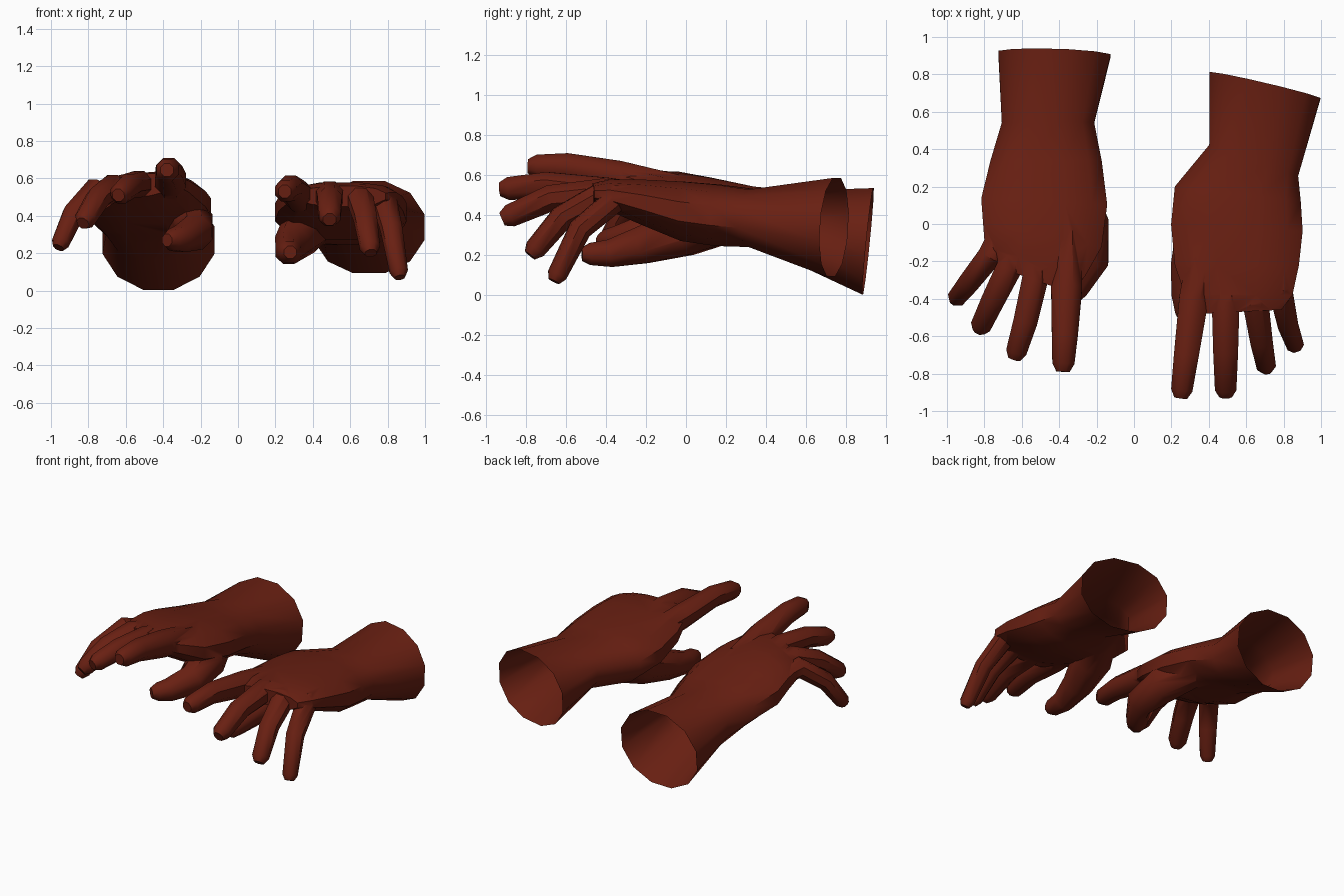
import bpy, bmesh, math
from mathutils import Vector

skin = bpy.data.materials.new("dark_red")
skin.diffuse_color = (0.14, 0.014, 0.006, 1)


def loft(name, rings):
    """Closed tube through equal-sized rings of points."""
    bm = bmesh.new()
    loops = [[bm.verts.new(p) for p in r] for r in rings]
    n = len(loops[0])
    for a, b in zip(loops, loops[1:]):
        for i in range(n):
            bm.faces.new((a[i], a[(i + 1) % n], b[(i + 1) % n], b[i]))
    bm.faces.new(loops[0])
    bm.faces.new(loops[-1])
    bmesh.ops.recalc_face_normals(bm, faces=bm.faces)
    me = bpy.data.meshes.new(name)
    bm.to_mesh(me)
    bm.free()
    ob = bpy.data.objects.new(name, me)
    bpy.context.collection.objects.link(ob)
    return ob


def section(cx, cy, cz, a, b, yaw, tilt=0.0, roll=0.0, power=0.85, n=12):
    """Flattened oval across the arm; yaw and tilt shear it along y."""
    ring = []
    for i in range(n):
        t = 2 * math.pi * (i + 0.5) / n
        c, s = math.cos(t), math.sin(t)
        dx = a * 1.02 * math.copysign(abs(c) ** power, c)
        dz = b * 1.02 * math.copysign(abs(s) ** power, s) + roll * dx
        ring.append((cx + dx, cy + yaw * dx + tilt * dz, cz + dz))
    return ring


def digit(name, pts, radii, n=8):
    """Finger along a bent path, with a blunt rounded tip."""
    pts = [Vector(p) for p in pts]
    end = (pts[-1] - pts[-2]).normalized()
    tip = pts[-1]
    pts[-1] = tip - end * radii[-1] * 0.7
    pts.append(tip)
    radii = list(radii) + [radii[-1] * 0.6]
    rings = []
    for i, (p, r) in enumerate(zip(pts, radii)):
        d = (pts[min(i + 1, len(pts) - 1)] - pts[max(i - 1, 0)]).normalized()
        u = d.cross(Vector((0, 0, 1))).normalized()
        v = u.cross(d)
        rings.append([p + r * (u * math.cos(t) + v * math.sin(t))
                      for t in (2 * math.pi * (k + 0.5) / n for k in range(n))])
    return loft(name, rings)


def hand(name, sections, digits, cuff_y):
    ob = loft(name, [section(*s) for s in sections])
    parts = [digit(name + "_" + k, p, r) for k, (p, r) in digits.items()]
    bpy.context.view_layer.objects.active = ob
    # Fuse the digits into the palm
    for part in parts:
        m = ob.modifiers.new("fuse", 'BOOLEAN')
        m.operation = 'UNION'
        m.solver = 'EXACT'
        m.object = part
        bpy.ops.object.modifier_apply(modifier=m.name)
        bpy.data.objects.remove(part)
    # Open the cuff
    bm = bmesh.new()
    bm.from_mesh(ob.data)
    cap = [f for f in bm.faces
           if f.normal.y > 0.8 and f.calc_center_median().y > cuff_y]
    bmesh.ops.delete(bm, geom=cap, context='FACES')
    bm.to_mesh(ob.data)
    bm.free()
    ob.data.materials.clear()
    ob.data.materials.append(skin)
    bpy.ops.object.select_all(action='DESELECT')
    ob.select_set(True)
    bpy.ops.object.shade_smooth_by_angle(angle=math.radians(45))


# Hand on the -x side, fingers fanned out
hand("left_hand", [
    (-0.425, 0.91, 0.27, 0.305, 0.27, -0.03, 0.1, 0.0, 1.0),
    (-0.46, 0.54, 0.345, 0.25, 0.18, 0.0, 0.05, 0.0, 0.95),
    (-0.47, 0.34, 0.40, 0.30, 0.145, 0.0),
    (-0.48, 0.12, 0.445, 0.34, 0.145, -0.05),
    (-0.49, -0.06, 0.49, 0.32, 0.13, -0.2),
    (-0.53, -0.20, 0.535, 0.27, 0.095, -0.3, 0, 0.08),
    (-0.53, -0.30, 0.56, 0.20, 0.06, -0.35, 0, 0.12)],
    {"index": ([(-0.36, -0.05, 0.53), (-0.36, -0.34, 0.59), (-0.37, -0.60, 0.642),
                (-0.38, -0.79, 0.645)], (0.08, 0.09, 0.075, 0.064)),
     "middle": ([(-0.48, -0.05, 0.53), (-0.53, -0.30, 0.57), (-0.58, -0.52, 0.56),
                 (-0.64, -0.72, 0.51)], (0.07, 0.075, 0.07, 0.06)),
     "ring": ([(-0.59, 0.0, 0.50), (-0.67, -0.24, 0.55), (-0.75, -0.40, 0.49),
               (-0.83, -0.57, 0.36)], (0.065, 0.075, 0.068, 0.06)),
     "pinky": ([(-0.68, 0.03, 0.47), (-0.77, -0.17, 0.53), (-0.88, -0.31, 0.41),
                (-0.96, -0.41, 0.23)], (0.06, 0.07, 0.062, 0.052)),
     "thumb": ([(-0.33, 0.25, 0.37), (-0.25, 0.0, 0.36), (-0.23, -0.20, 0.31),
                (-0.31, -0.34, 0.275), (-0.38, -0.43, 0.27)],
               (0.09, 0.125, 0.10, 0.075, 0.06))}, 0.8)

# Hand on the +x side, fingers drooping
hand("right_hand", [
    (0.70, 0.74, 0.34, 0.30, 0.25, -0.235, 0.06, 0.0, 0.95),
    (0.64, 0.34, 0.385, 0.24, 0.145, -0.35),
    (0.555, 0.16, 0.40, 0.34, 0.155, -0.12),
    (0.55, -0.02, 0.42, 0.355, 0.15, -0.05),
    (0.55, -0.22, 0.465, 0.335, 0.115, 0.0),
    (0.56, -0.38, 0.50, 0.29, 0.08, 0.0),
    (0.56, -0.47, 0.505, 0.23, 0.055, 0.05)],
    {"index": ([(0.37, -0.10, 0.47), (0.32, -0.40, 0.51), (0.28, -0.70, 0.55),
                (0.25, -0.93, 0.53)], (0.08, 0.085, 0.072, 0.062)),
     "middle": ([(0.50, -0.10, 0.48), (0.49, -0.42, 0.51), (0.49, -0.68, 0.485),
                 (0.49, -0.92, 0.38)], (0.075, 0.08, 0.072, 0.062)),
     "ring": ([(0.62, -0.10, 0.47), (0.65, -0.42, 0.50), (0.68, -0.62, 0.39),
               (0.71, -0.78, 0.20)], (0.07, 0.075, 0.065, 0.056)),
     "pinky": ([(0.75, -0.10, 0.46), (0.78, -0.34, 0.49), (0.82, -0.53, 0.33),
                (0.865, -0.66, 0.07)], (0.065, 0.07, 0.06, 0.05)),
     "thumb": ([(0.44, 0.22, 0.35), (0.35, 0.0, 0.32), (0.29, -0.22, 0.25),
                (0.27, -0.38, 0.21), (0.28, -0.52, 0.205)],
               (0.09, 0.13, 0.10, 0.075, 0.06))}, 0.6)
